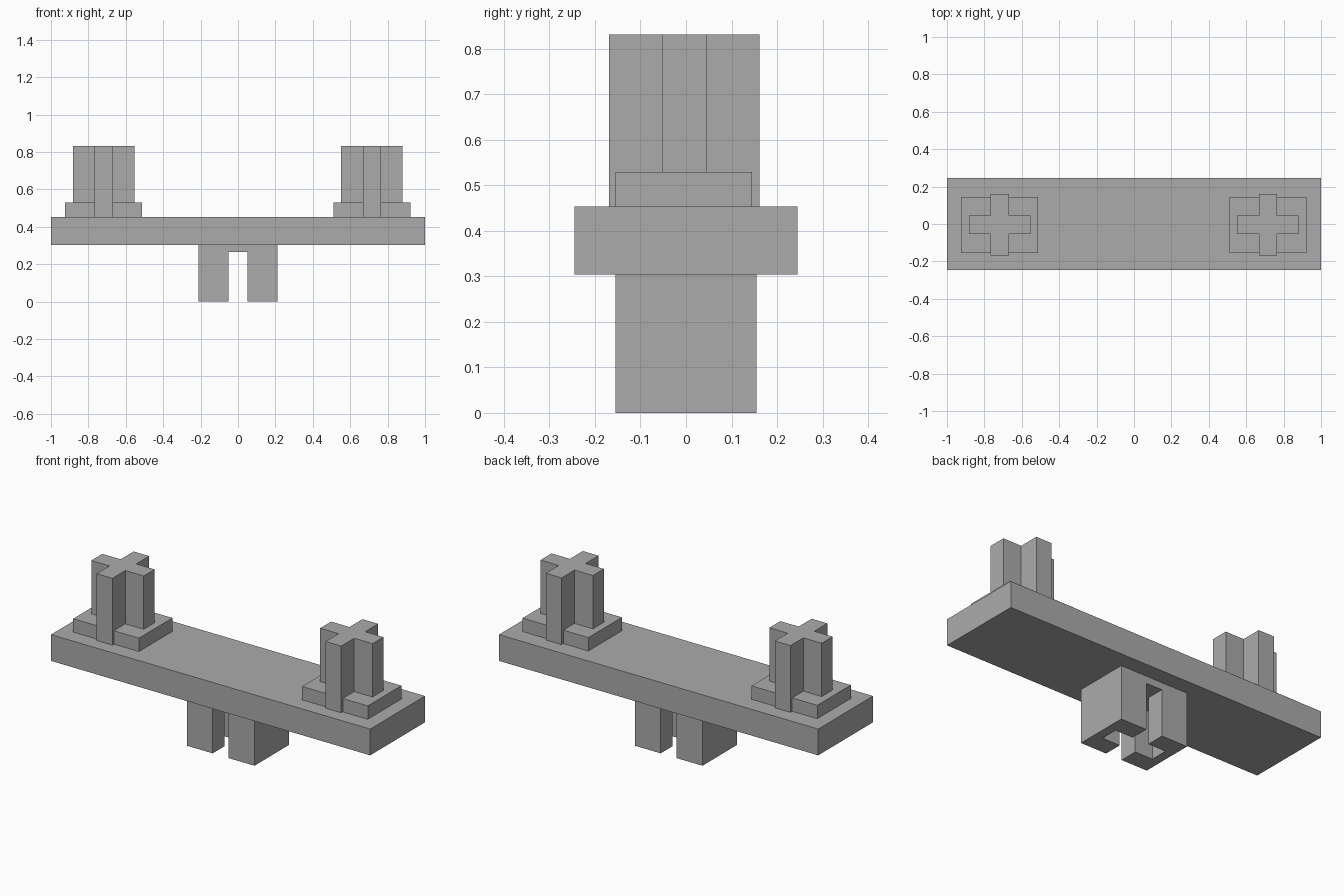
import bpy
import bmesh

default = bpy.data.objects.get("Cube")
if default:
    bpy.data.objects.remove(default, do_unlink=True)

grey = bpy.data.materials.new("mid_grey")
grey.use_nodes = True
COLOR = (0.41, 0.41, 0.41, 1)
grey.diffuse_color = COLOR
grey.node_tree.nodes["Principled BSDF"].inputs["Base Color"].default_value = COLOR


def prism(name, outline, z0, z1):
    """Extrude a flat outline from z0 up to z1."""
    bm = bmesh.new()
    face = bm.faces.new([bm.verts.new((x, y, z0)) for x, y in outline])
    ext = bmesh.ops.extrude_face_region(bm, geom=[face])
    top = [v for v in ext["geom"] if isinstance(v, bmesh.types.BMVert)]
    bmesh.ops.translate(bm, verts=top, vec=(0, 0, z1 - z0))
    bmesh.ops.recalc_face_normals(bm, faces=bm.faces)
    mesh = bpy.data.meshes.new(name)
    bm.to_mesh(mesh)
    bm.free()
    mesh.materials.append(grey)
    obj = bpy.data.objects.new(name, mesh)
    bpy.context.collection.objects.link(obj)
    return obj


def rect(cx, cy, hx, hy):
    return [(cx - hx, cy - hy), (cx + hx, cy - hy),
            (cx + hx, cy + hy), (cx - hx, cy + hy)]


def plus(cx, cy, rx, ry, w):
    """Outline of a plus sign with arm reach rx, ry and half width w."""
    pts = [(w, -ry), (w, -w), (rx, -w), (rx, w), (w, w), (w, ry),
           (-w, ry), (-w, w), (-rx, w), (-rx, -w), (-w, -w), (-w, -ry)]
    return [(cx + x, cy + y) for x, y in pts]


# Long flat bar
prism("bar", rect(0, 0, 1, 0.245), 0.304, 0.453)

# Plus-shaped posts, each standing in a low square collar
for side, cx in (("left", 0.716), ("right", -0.718)):
    prism(side + "_collar", rect(cx, -0.005, 0.206, 0.15), 0.453, 0.529)
    prism(side + "_post", plus(cx, -0.004, 0.164, 0.165, 0.049), 0.453, 0.831)

# Block under the bar with a plus-shaped socket open at the front and back
block = prism("socket_block", rect(0, 0, 0.212, 0.155), 0, 0.304)
cutter = prism("socket_cutter", plus(0, 0, 0.16, 0.3, 0.05), -0.1, 0.264)
cutter.hide_render = True
cut = block.modifiers.new("socket", "BOOLEAN")
cut.operation = "DIFFERENCE"
cut.solver = "EXACT"
cut.object = cutter
bpy.context.view_layer.objects.active = block
bpy.ops.object.modifier_apply(modifier=cut.name)
bpy.data.objects.remove(cutter, do_unlink=True)
